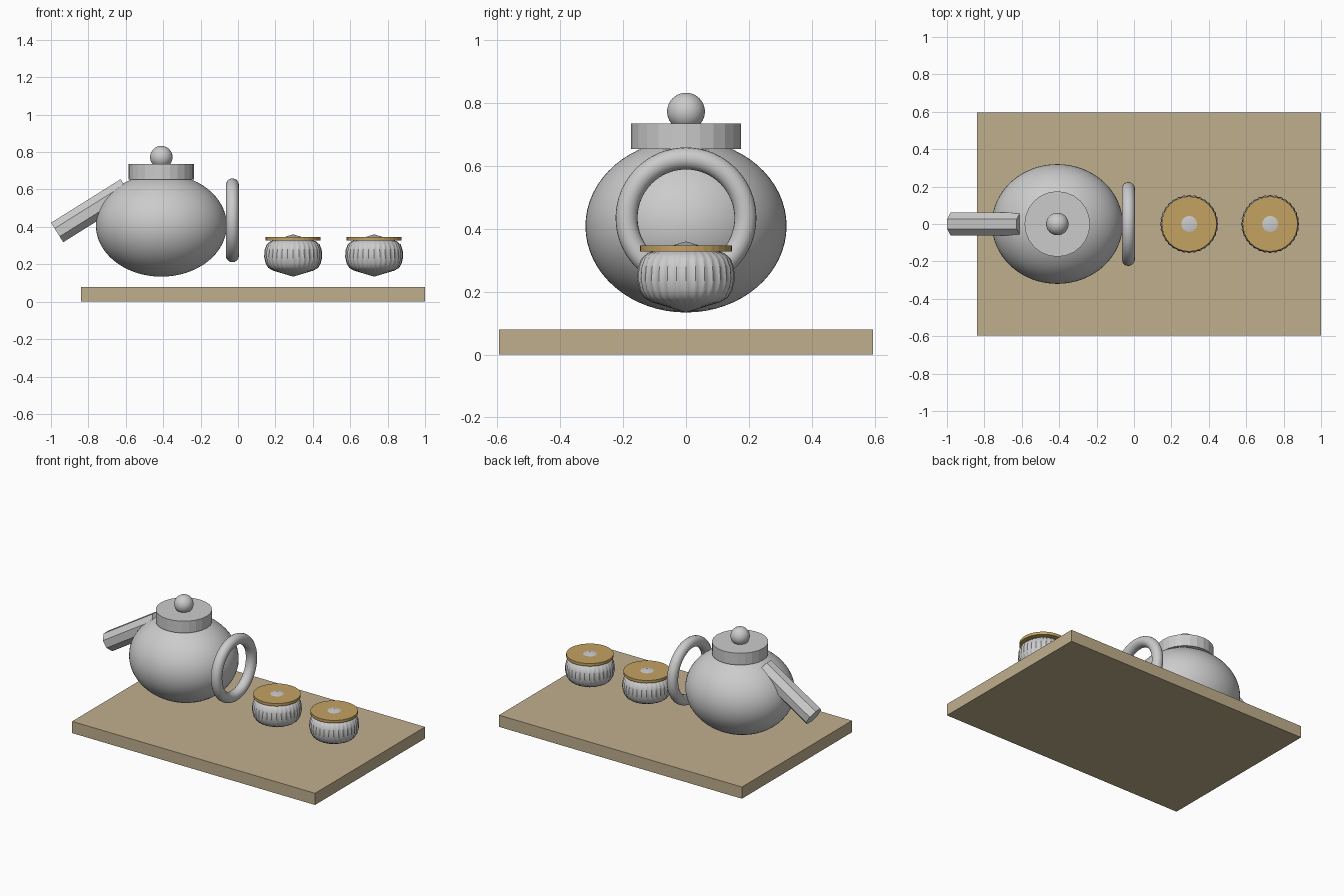
import bpy, bmesh, math
from mathutils import Vector

if "Cube" in bpy.data.objects:
    bpy.data.objects.remove(bpy.data.objects["Cube"])


def material(name, rgb):
    m = bpy.data.materials.new(name)
    m.diffuse_color = (*rgb, 1)
    m.use_nodes = True
    m.node_tree.nodes["Principled BSDF"].inputs["Base Color"].default_value = m.diffuse_color
    return m


TRAY = material("pale_wood", (0.53, 0.43, 0.27))
GOLD = material("honey_wood", (0.55, 0.36, 0.12))


def finish(name, mat=None, smooth=None):
    ob = bpy.context.object
    ob.name = name
    if mat:
        ob.data.materials.append(mat)
    bpy.ops.object.transform_apply(location=False, rotation=True, scale=True)
    if smooth:
        bpy.ops.object.shade_smooth_by_angle(angle=math.radians(smooth))
    return ob


def ball(name, loc, radii):
    bpy.ops.mesh.primitive_uv_sphere_add(segments=64, ring_count=32, radius=1, location=loc)
    bpy.context.object.scale = radii
    return finish(name, smooth=60)


def disc(name, x, r, z0, z1, sides, mat=None):
    bpy.ops.mesh.primitive_cylinder_add(vertices=sides, radius=r, depth=z1 - z0,
                                        location=(x, 0, (z0 + z1) / 2))
    return finish(name, mat)


# Serving tray
bpy.ops.mesh.primitive_cube_add(size=1, location=(0.08, 0, 0.04))
bpy.context.object.scale = (1.84, 1.19, 0.08)
finish("tray", TRAY)

# Teapot body, lid and knob
PX = -0.41
ball("teapot_body", (PX, 0, 0.409), (0.35, 0.32, 0.275))
disc("teapot_lid", PX, 0.175, 0.654, 0.735, 24)
ball("lid_knob", (PX, 0, 0.773), (0.06, 0.06, 0.06))

# Ring handle
bpy.ops.mesh.primitive_torus_add(major_radius=0.189, minor_radius=0.035, major_segments=64,
                                 minor_segments=20, location=(-0.03, 0, 0.435),
                                 rotation=(0, math.pi / 2, 0))
finish("teapot_handle", smooth=60)

# Octagonal straight spout, flats facing sideways
a, b = Vector((-0.967, 0, 0.37)), Vector((-0.595, 0, 0.603))
d = b - a
bpy.ops.mesh.primitive_cylinder_add(vertices=8, radius=0.0665, depth=d.length, location=(a + b) / 2)
spout = bpy.context.object
for v in spout.data.vertices:
    x, y = v.co.x, v.co.y
    t = math.pi / 8
    v.co.x, v.co.y = x * math.cos(t) - y * math.sin(t), x * math.sin(t) + y * math.cos(t)
spout.rotation_euler = (0, math.atan2(d.x, d.z), 0)
finish("teapot_spout")

# Ribbed cups: lathed profile with alternating radius, pointed at both ends
PROFILE = [(0.108, 0.167), (0.132, 0.182), (0.145, 0.205), (0.153, 0.24),
           (0.150, 0.277), (0.140, 0.305), (0.120, 0.323)]
SEGS, RIBS = 128, 32


def cup(name, x):
    bm = bmesh.new()
    rings = []
    for r, z in PROFILE:
        ring = []
        for i in range(SEGS):
            t = 2 * math.pi * i / SEGS
            k = r * (1 + 0.016 * math.cos(RIBS * t))
            ring.append(bm.verts.new((k * math.cos(t), k * math.sin(t), z)))
        rings.append(ring)
    low, high = bm.verts.new((0, 0, 0.134)), bm.verts.new((0, 0, 0.36))
    for i in range(SEGS):
        j = (i + 1) % SEGS
        for p, q in zip(rings, rings[1:]):
            bm.faces.new((p[i], p[j], q[j], q[i]))
        bm.faces.new((low, rings[0][j], rings[0][i]))
        bm.faces.new((high, rings[-1][i], rings[-1][j]))
    me = bpy.data.meshes.new(name)
    bm.to_mesh(me)
    bm.free()
    ob = bpy.data.objects.new(name, me)
    ob.location.x = x
    bpy.context.collection.objects.link(ob)
    bpy.ops.object.select_all(action='DESELECT')
    ob.select_set(True)
    bpy.context.view_layer.objects.active = ob
    bpy.ops.object.shade_smooth_by_angle(angle=math.radians(35))


for side, x in (("left", 0.295), ("right", 0.728)):
    cup(side + "_cup", x)
    disc(side + "_cup_lid", x, 0.147, 0.328, 0.347, 32, GOLD)
